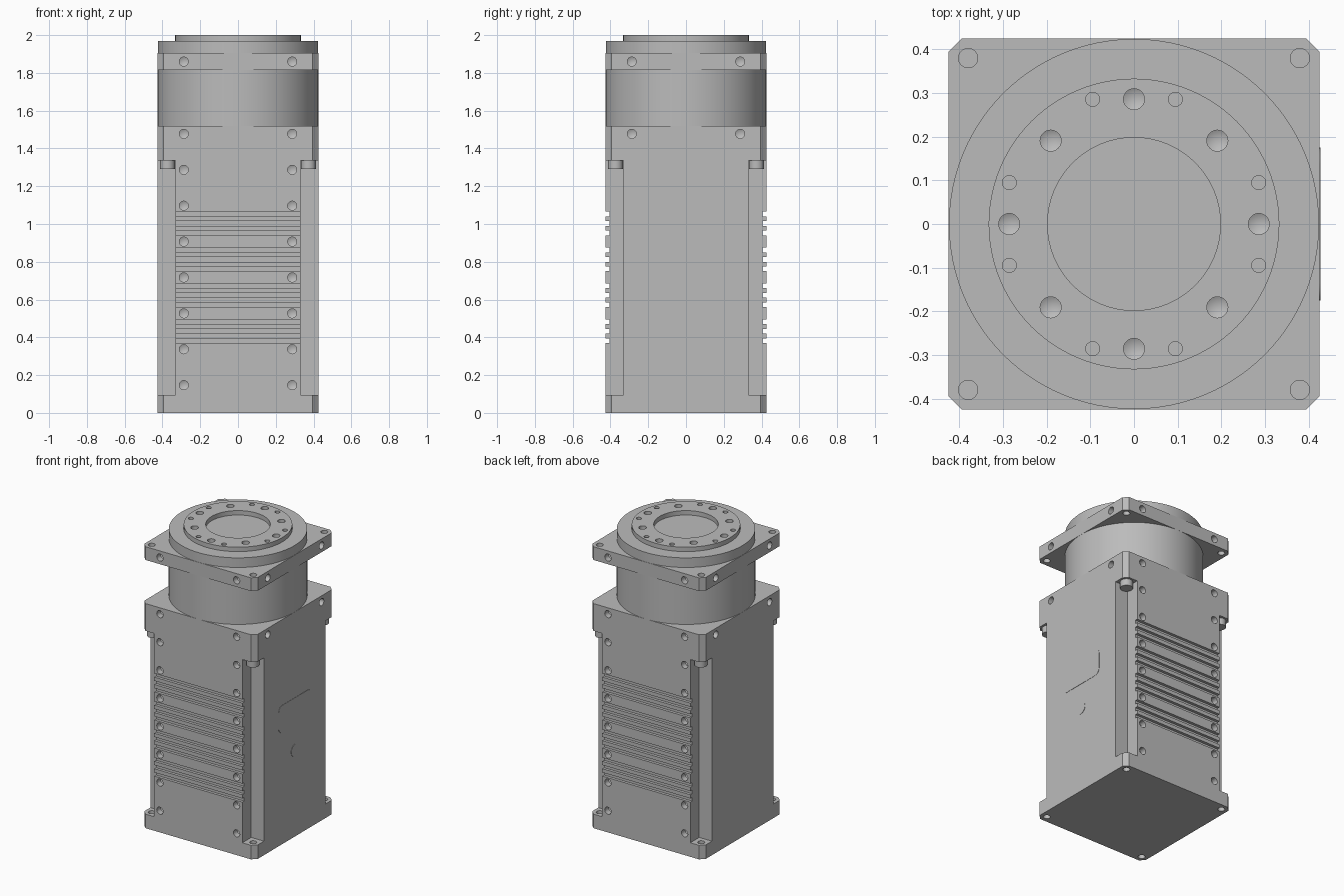
import bpy, bmesh, math
from mathutils import Matrix, Vector

cube = bpy.data.objects.get("Cube")
if cube:
    bpy.data.objects.remove(cube, do_unlink=True)

HALF, CHAMFER, NOTCH = 0.425, 0.03, 0.33
HOLE_X, HOLE_R, CORNER = 0.287, 0.024, 0.38
SIGNS = (-1, 1)

metal = bpy.data.materials.new("machined grey")
metal.use_nodes = True
grey = (0.5, 0.5, 0.5, 1)
metal.diffuse_color = grey
metal.node_tree.nodes["Principled BSDF"].inputs["Base Color"].default_value = grey


def finish(name, bm):
    """Turn a bmesh into a named object."""
    bmesh.ops.recalc_face_normals(bm, faces=bm.faces)
    mesh = bpy.data.meshes.new(name)
    bm.to_mesh(mesh)
    bm.free()
    mesh.materials.append(metal)
    obj = bpy.data.objects.new(name, mesh)
    bpy.context.collection.objects.link(obj)
    return obj


def activate(obj):
    bpy.ops.object.select_all(action='DESELECT')
    obj.select_set(True)
    bpy.context.view_layer.objects.active = obj


def smooth(obj):
    activate(obj)
    bpy.ops.object.shade_smooth_by_angle(angle=math.radians(25))


def cut(obj, bm):
    """Subtract a bmesh from an object and discard the cutter."""
    cutter = finish("cutter", bm)
    mod = obj.modifiers.new("cut", 'BOOLEAN')
    mod.operation, mod.solver, mod.object = 'DIFFERENCE', 'EXACT', cutter
    activate(obj)
    bpy.ops.object.modifier_apply(modifier=mod.name)
    bpy.data.objects.remove(cutter, do_unlink=True)


def prism(bm, outline, z0, z1):
    face = bm.faces.new([bm.verts.new((x, y, z0)) for x, y in outline])
    up = bmesh.ops.extrude_face_region(bm, geom=[face], use_keep_orig=True)
    moved = [v for v in up["geom"] if isinstance(v, bmesh.types.BMVert)]
    bmesh.ops.translate(bm, verts=moved, vec=(0, 0, z1 - z0))


def chamfered_block(name, z0, z1):
    a, b = HALF, HALF - CHAMFER
    bm = bmesh.new()
    prism(bm, [(a, -b), (a, b), (b, a), (-b, a), (-a, b), (-a, -b), (-b, -a), (b, -a)], z0, z1)
    return finish(name, bm)


def box(bm, low, high):
    low, high = Vector(low), Vector(high)
    bmesh.ops.create_cube(bm, size=1, matrix=Matrix.Translation((low + high) / 2)
                          @ Matrix.Diagonal((*(high - low), 1)))


def drill(bm, pos, normal, r=HOLE_R, depth=0.04, tip=0.5):
    """Blind hole with a conical floor, entering against the normal."""
    into = -Vector(normal)
    frame = Matrix.Translation(pos) @ into.to_track_quat('Z', 'Y').to_matrix().to_4x4()
    lead = 0.02
    made = bmesh.ops.create_cone(bm, cap_ends=True, segments=32, radius1=r, radius2=r,
                                 depth=depth + lead,
                                 matrix=frame @ Matrix.Translation((0, 0, (depth - lead) / 2)))
    if tip:
        floor = max({f for v in made["verts"] for f in v.link_faces},
                    key=lambda f: (f.calc_center_median() - Vector(pos)).dot(into))
        poked = bmesh.ops.poke(bm, faces=[floor])
        poked["verts"][0].co += into * r * tip


def side_holes(bm, z, sides):
    for s in SIGNS:
        for x in (-HOLE_X, HOLE_X):
            drill(bm, (x, s * HALF, z), (0, s, 0))
            if sides:
                drill(bm, (s * HALF, x, z), (s, 0, 0))


def corner_holes(bm, z0, z1):
    for x in SIGNS:
        for y in SIGNS:
            drill(bm, (x * CORNER, y * CORNER, z1), (0, 0, 1), 0.022, z1 - z0 + 0.02, 0)


# Main housing with its corner channels
housing = chamfered_block("housing", 0, 1.52)
channels = bmesh.new()
for sx in SIGNS:
    for sy in SIGNS:
        xs, ys = sorted((sx * NOTCH, sx * 0.5)), sorted((sy * NOTCH, sy * 0.5))
        box(channels, (xs[0], ys[0], 0.095), (xs[1], ys[1], 1.335))
cut(housing, channels)

# Cooling grooves, screw holes and mounting holes in the housing
details = bmesh.new()
for group in range(4):
    for i in range(3):
        top = 1.065 - group * 0.19 - i * 0.05
        for s in SIGNS:
            ys = sorted((s * 0.406, s * 0.5))
            box(details, (-0.36, ys[0], top - 0.025), (0.36, ys[1], top))
for i in range(8):
    side_holes(details, 0.147 + i * 0.19, i == 7)
corner_holes(details, 0, 0.095)
cut(housing, details)
smooth(housing)

# Bolt heads hanging at the top of each channel
for sx, xname in ((-1, "right"), (1, "left")):
    for sy, yname in ((-1, "front"), (1, "back")):
        bm = bmesh.new()
        bmesh.ops.create_cone(bm, cap_ends=True, segments=32, radius1=0.039, radius2=0.039,
                              depth=0.06, matrix=Matrix.Translation((sx * 0.373, sy * 0.373, 1.32)))
        smooth(finish(f"bolt_head_{yname}_{xname}", bm))

# Round neck
bm = bmesh.new()
bmesh.ops.create_cone(bm, cap_ends=True, segments=96, radius1=HALF, radius2=HALF,
                      depth=0.32, matrix=Matrix.Translation((0, 0, 1.67)))
smooth(finish("neck", bm))

# Square mounting flange
flange = chamfered_block("flange", 1.815, 1.905)
details = bmesh.new()
side_holes(details, 1.86, True)
corner_holes(details, 1.815, 1.905)
cut(flange, details)
smooth(flange)

# Turned output disc with raised ring and recessed centre
profile = [(0, 1.90), (0.424, 1.90), (0.424, 1.97), (0.333, 1.97),
           (0.333, 2), (0.198, 2), (0.198, 1.97), (0, 1.97)]
bm = bmesh.new()
pts = [bm.verts.new((r, 0, z)) for r, z in profile]
edges = [bm.edges.new(pair) for pair in zip(pts, pts[1:])]
bmesh.ops.spin(bm, geom=pts + edges, cent=(0, 0, 0), axis=(0, 0, 1),
               angle=math.tau, steps=96, use_merge=False)
bmesh.ops.remove_doubles(bm, verts=bm.verts, dist=1e-4)
disc = finish("output_disc", bm)

# Bolt circle: threaded holes and smaller pin holes
details = bmesh.new()
for i in range(8):
    a = i * math.pi / 4
    r = 0.27 if i % 2 else 0.286
    drill(details, (r * math.cos(a), r * math.sin(a), 2), (0, 0, 1), HOLE_R, 0.04)
for i in range(4):
    for s in SIGNS:
        a = i * math.pi / 2 + s * math.atan2(0.095, 0.286)
        drill(details, (0.301 * math.cos(a), 0.301 * math.sin(a), 2), (0, 0, 1), 0.016, 0.03, 0)
cut(disc, details)
smooth(disc)

# Connector cover and round cap, thin plates on the left side
onto_side = Matrix(((0, 0, 1, 0), (1, 0, 0, 0), (0, 1, 0, 0), (0, 0, 0, 1)))


def side_plate(name, outline):
    bm = bmesh.new()
    prism(bm, outline, HALF - 0.005, HALF + 0.002)
    bm.transform(onto_side)
    smooth(finish(name, bm))


def arc(cx, cy, r, start, sweep, n):
    return [(cx + r * math.cos(start + sweep * i / n), cy + r * math.sin(start + sweep * i / n))
            for i in range(n + 1)]


cover = []
for i, (sx, sy) in enumerate(((1, 1), (-1, 1), (-1, -1), (1, -1))):
    cover += arc(sx * 0.135, 0.848 + sy * 0.052, 0.04, i * math.pi / 2, math.pi / 2, 6)
side_plate("connector_cover", cover)
side_plate("round_cap", arc(0, 0.585, 0.04, 0, math.tau, 32)[:-1])
